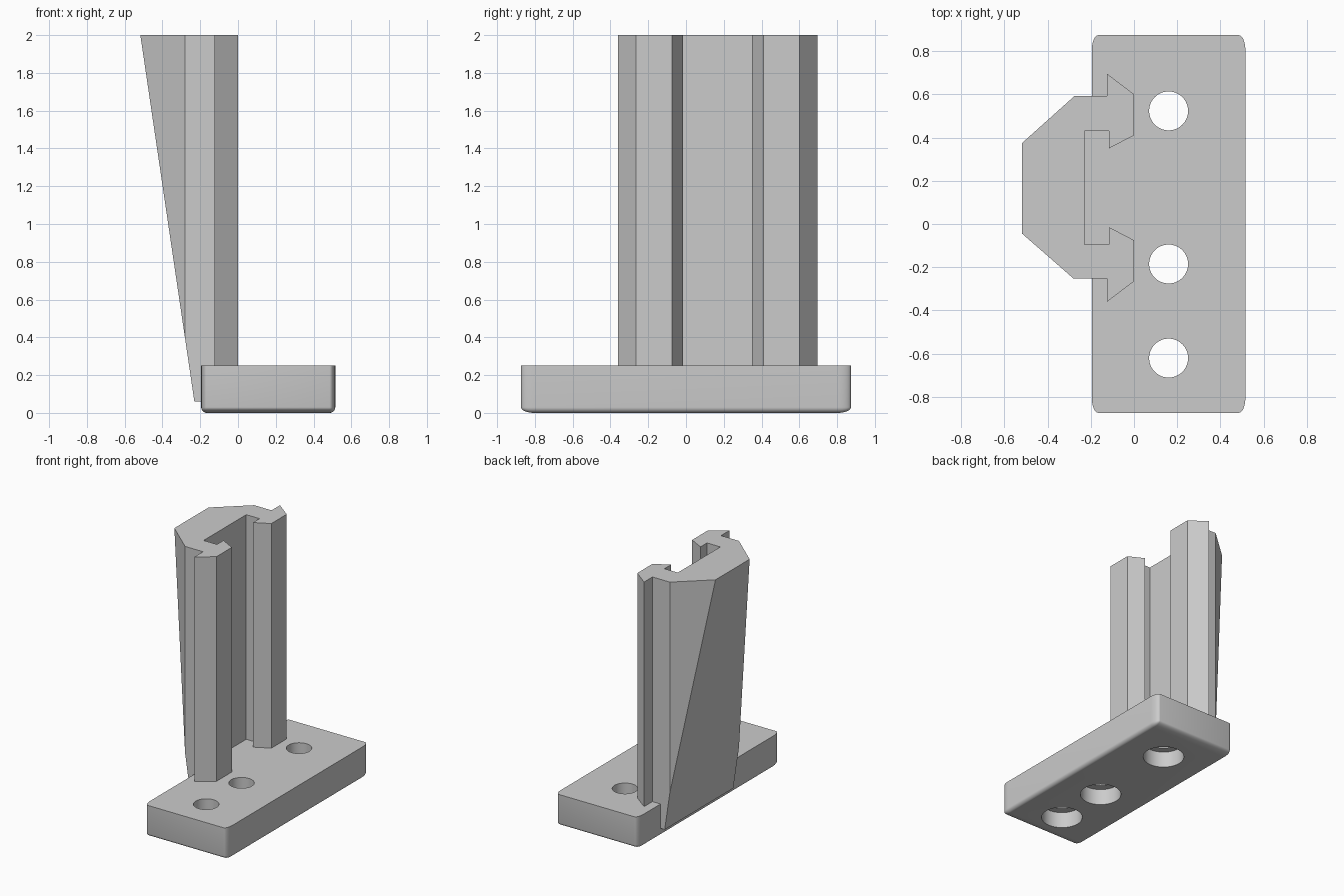
import bpy
import bmesh
import math
from mathutils import Matrix, Vector

if "Cube" in bpy.data.objects:
    bpy.data.objects.remove(bpy.data.objects["Cube"], do_unlink=True)

GREY = (0.6, 0.6, 0.6, 1.0)
material = bpy.data.materials.new("plain grey")
material.use_nodes = True
material.diffuse_color = GREY
material.node_tree.nodes["Principled BSDF"].inputs["Base Color"].default_value = GREY


def finish(bm, name):
    """Turn a bmesh into a named grey object."""
    bmesh.ops.recalc_face_normals(bm, faces=bm.faces)
    mesh = bpy.data.meshes.new(name)
    bm.to_mesh(mesh)
    bm.free()
    mesh.materials.append(material)
    obj = bpy.data.objects.new(name, mesh)
    bpy.context.collection.objects.link(obj)
    return obj


def box(bm, low, high):
    low, high = Vector(low), Vector(high)
    matrix = Matrix.Translation((low + high) / 2) @ Matrix.Diagonal((*(high - low), 1))
    bmesh.ops.create_cube(bm, size=1, matrix=matrix)


def select_only(obj):
    bpy.ops.object.select_all(action="DESELECT")
    obj.select_set(True)
    bpy.context.view_layer.objects.active = obj


# Base plate: rounded on all edges but the top rim, rounding stretched along y
THICK = 0.25
STRETCH = 2.3
half_y = 0.873 / STRETCH
bm = bmesh.new()
box(bm, (-0.195, -half_y, 0), (0.515, half_y, THICK))
rounded = [e for e in bm.edges if min(v.co.z for v in e.verts) < 0.01]
bmesh.ops.bevel(bm, geom=rounded, offset=0.03, segments=8, profile=0.5, affect="EDGES")
bmesh.ops.scale(bm, vec=(1, STRETCH, 1), verts=bm.verts)
base_plate = finish(bm, "base_plate")


# Screw holes, counterbored from below
def drill(name, y, radius, low, high):
    bm = bmesh.new()
    bmesh.ops.create_cone(
        bm, cap_ends=True, segments=64, radius1=radius, radius2=radius,
        depth=high - low, matrix=Matrix.Translation((0.16, y, (low + high) / 2)))
    cutter = finish(bm, name)
    cutter.hide_render = True
    select_only(base_plate)
    cut = base_plate.modifiers.new(name, "BOOLEAN")
    cut.operation = "DIFFERENCE"
    cut.solver = "EXACT"
    cut.object = cutter
    bpy.ops.object.modifier_apply(modifier=cut.name)
    bpy.data.objects.remove(cutter, do_unlink=True)


for hole_y in (0.523, -0.185, -0.62):
    drill("counterbore_cutter", hole_y, 0.147, -0.1, 0.125)
    drill("hole_cutter", hole_y, 0.09, 0.05, THICK + 0.1)

select_only(base_plate)
bpy.ops.object.shade_smooth_by_angle(angle=math.radians(40))

# Column: channel profile with hooked lips, extruded upwards
FOOT, TOP = 0.06, 2.0
profile = [
    (-0.125, 0.695), (0, 0.6), (0, 0.41), (-0.115, 0.35), (-0.115, 0.43),
    (-0.23, 0.43), (-0.23, -0.095), (-0.115, -0.095), (-0.115, -0.015),
    (0, -0.075), (0, -0.265), (-0.125, -0.36), (-0.125, -0.252),
    (-0.28, -0.252), (-0.517, -0.045), (-0.517, 0.375), (-0.275, 0.592),
    (-0.125, 0.592),
]
bm = bmesh.new()
face = bm.faces.new([bm.verts.new((x, y, FOOT)) for x, y in profile])
raised = bmesh.ops.extrude_face_region(bm, geom=[face])["geom"]
bmesh.ops.translate(
    bm, vec=(0, 0, TOP - FOOT),
    verts=[v for v in raised if isinstance(v, bmesh.types.BMVert)])
bmesh.ops.recalc_face_normals(bm, faces=bm.faces)

# Sloping back: thin at the foot, full depth at the top
slope = Vector((-0.517, 0, TOP)) - Vector((-0.231, 0, FOOT))
outward = Vector((-slope.z, 0, slope.x)).normalized()
cut = bmesh.ops.bisect_plane(
    bm, geom=bm.verts[:] + bm.edges[:] + bm.faces[:], dist=1e-5,
    plane_co=(-0.231, 0, FOOT), plane_no=outward, clear_outer=True)
bmesh.ops.holes_fill(bm, edges=[e for e in bm.edges if e.is_boundary], sides=0)
finish(bm, "column")

# Web closing the channel foot against the plate
bm = bmesh.new()
box(bm, (-0.23, -0.097, FOOT), (-0.15, 0.432, THICK))
finish(bm, "channel_foot")
